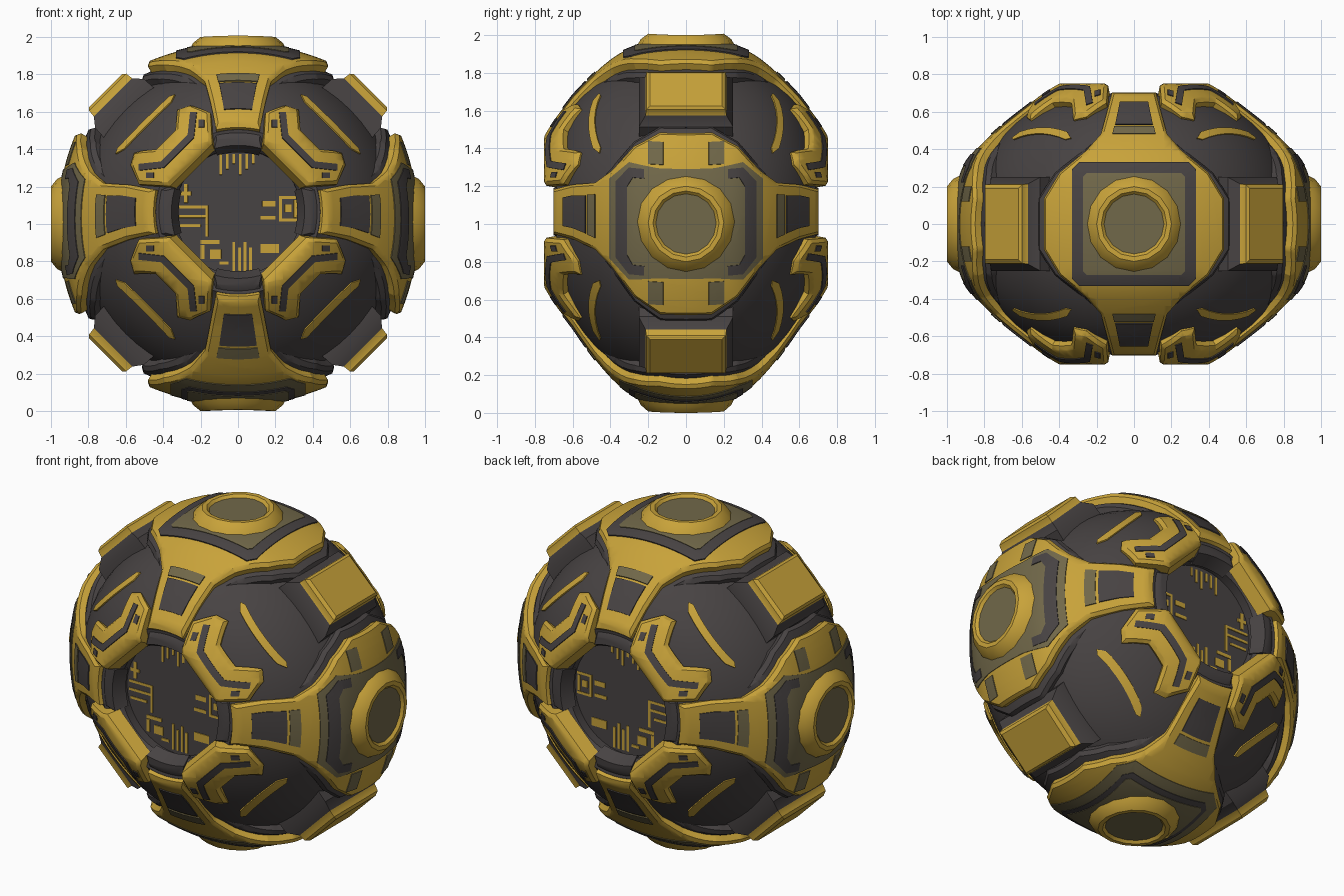
import bpy, bmesh, math
from mathutils import Vector

if "Cube" in bpy.data.objects:
    bpy.data.objects.remove(bpy.data.objects["Cube"])


def material(name, rgb):
    m = bpy.data.materials.new(name)
    m.diffuse_color = (*rgb, 1)
    m.use_nodes = True
    m.node_tree.nodes["Principled BSDF"].inputs["Base Color"].default_value = m.diffuse_color
    return m


YELLOW = material("yellow", (0.58, 0.365, 0.042))
DARK = material("dark_grey", (0.064, 0.056, 0.056))
OLIVE = material("olive", (0.165, 0.138, 0.067))


def finish(name, bm, mats):
    """Orient outward, lift onto the ground, shade smooth with sharp edges."""
    bmesh.ops.recalc_face_normals(bm, faces=bm.faces)
    bm.normal_update()
    if sum(f.normal.dot(f.calc_center_median()) * f.calc_area() for f in bm.faces) < 0:
        bmesh.ops.reverse_faces(bm, faces=bm.faces)
    for e in bm.edges:
        e.smooth = e.calc_face_angle(0) < math.radians(35)
    for f in bm.faces:
        f.smooth = True
    for v in bm.verts:   # front and back faces sit slightly higher than the equator
        v.co.z += 1 + 0.065 * min(1, (v.co.y / 0.6) ** 2)
    me = bpy.data.meshes.new(name)
    bm.to_mesh(me)
    bm.free()
    for m in mats:
        me.materials.append(m)
    ob = bpy.data.objects.new(name, me)
    bpy.context.collection.objects.link(ob)
    return ob


def plate(name, polys, place, mat, depth=0.009, bevel=0, lift=0, step=0.04):
    """Curved plate: 2D outlines gridded, wrapped by place(u, v), walls towards the centre."""
    bm = bmesh.new()
    for p in polys:
        bm.faces.new([bm.verts.new((u, v, 0)) for u, v in p])
    bm.normal_update()
    if bevel:
        bmesh.ops.inset_region(bm, faces=bm.faces[:], thickness=bevel,
                               use_boundary=True, use_even_offset=True)
        for e in bm.edges:
            if e.is_boundary:
                for v in e.verts:
                    v.co.z = -bevel
    bmesh.ops.triangulate(bm, faces=bm.faces[:])
    for axis in (0, 1):
        cs = [v.co[axis] for v in bm.verts]
        for k in range(math.ceil(min(cs) / step), math.floor(max(cs) / step) + 1):
            no, co = Vector((0, 0, 0)), Vector((0, 0, 0))
            no[axis], co[axis] = 1, k * step + 0.0007
            bmesh.ops.bisect_plane(bm, geom=bm.verts[:] + bm.edges[:] + bm.faces[:],
                                   dist=1e-5, plane_co=co, plane_no=no)
    ext = bmesh.ops.extrude_edge_only(bm, edges=[e for e in bm.edges if e.is_boundary])
    for v in ext["geom"]:
        if isinstance(v, bmesh.types.BMVert):
            v.co.z = -depth
    for v in bm.verts:
        v.co = Vector(place(v.co.x, v.co.y)) * (1 + v.co.z + lift)
    return finish(name, bm, [mat])


def rings(name, loops, mats, idx):
    """Skin a list of equal point loops; idx gives the material of each band."""
    bm = bmesh.new()
    vs = [[bm.verts.new(p) for p in lp] for lp in loops]
    n = len(vs[0])
    for k in range(len(vs) - 1):
        for i in range(n):
            j = (i + 1) % n
            bm.faces.new((vs[k][i], vs[k][j], vs[k + 1][j], vs[k + 1][i])).material_index = idx[k]
    bm.faces.new(vs[-1]).material_index = idx[-1]
    bm.faces.new(vs[0]).material_index = idx[0]
    return finish(name, bm, mats)


def circle(r, n):
    return [(r * math.cos(2 * math.pi * i / n), r * math.sin(2 * math.pi * i / n)) for i in range(n)]


def mirrored(q):
    """Mirror a quarter outline into all four quadrants."""
    q2 = q + [(a, -b) for a, b in reversed(q)]
    return q2 + [(-a, -b) for a, b in q] + [(-a, b) for a, b in reversed(q)]


def rect(x0, z0, x1, z1):
    return [(x0, z0), (x1, z0), (x1, z1), (x0, z1)]


# Body: flattened round shell with a recessed socket front and back
def body_y(r):
    return 0.75 * max(0, 1 - (r / 0.89) ** 2.2) ** 0.476


prof = [(0.335, 0.59), (0.335, 0.645), (0.36, 0.675), (0.44, 0.685)]
prof += [(r, body_y(r)) for r in (0.47, 0.53, 0.59, 0.65, 0.71, 0.76, 0.80, 0.835, 0.86, 0.88)]
prof = [(r, -y) for r, y in prof] + [(0.89, 0)] + [(r, y) for r, y in reversed(prof)]
rings("body_shell", [[(u, y, v) for u, v in circle(r, 64)] for r, y in prof], [DARK], [0] * len(prof))


# Four polar caps with arms reaching over the front and back
def cap_radius(a, b):
    t = min(1, max(0, (abs(a) - 0.25) / 0.42))
    return 0.965 + 0.12 * b * b - 0.115 * t * t * (3 - 2 * t)


def cap_place(axis, s):
    def place(a, b):
        h = s * math.sqrt(max(0.01, cap_radius(a, b) ** 2 - a * a - b * b))
        return (h, a, b) if axis == "x" else (b, a, h)
    return place


CAP = mirrored([(0.14, 0.49), (0.28, 0.405), (0.40, 0.26), (0.49, 0.18), (0.60, 0.15), (0.715, 0.12)])
BRACKET = [(0.22, 0.28), (0.30, 0.28), (0.37, 0.2), (0.37, -0.2), (0.30, -0.28), (0.22, -0.28),
           (0.22, -0.23), (0.28, -0.23), (0.31, -0.18), (0.31, 0.18), (0.28, 0.23), (0.22, 0.23)]
for axis, s, side in (("x", 1, "right"), ("x", -1, "left"), ("z", 1, "top"), ("z", -1, "bottom")):
    pl = cap_place(axis, s)
    plate(side + "_cap", [CAP], pl, YELLOW, depth=0.09, bevel=0.018)
    plate(side + "_cap_skirt", [[(a * 1.06, b * 1.13) for a, b in CAP]], pl, DARK,
          depth=0.12, bevel=0.02, lift=-0.055)
    # painted bands around the hub
    if axis == "x":
        plate(side + "_olive_band", [mirrored([(0.15, 0.29), (0.30, 0.31), (0.405, 0.21)])],
              pl, OLIVE, lift=0.005)
        plate(side + "_dark_brackets", [BRACKET, [(-a, b) for a, b in BRACKET]], pl, DARK, lift=0.009)
        plate(side + "_olive_marks", [rect(x, z, x + 0.08, z + 0.12) for x in (-0.2, 0.12)
                                      for z in (0.31, -0.43)], pl, OLIVE, lift=0.005)
    else:
        dark, ol = (0.33, 0.27) if s > 0 else (0.30, 0.27)
        if s < 0:
            plate(side + "_olive_field", [mirrored([(0.28, 0.36), (0.35, 0.28)])], pl, OLIVE, lift=0.004)
        plate(side + "_dark_square", [mirrored([(dark - 0.04, dark), (dark, dark - 0.04)])],
              pl, DARK, lift=0.007)
        plate(side + "_olive_square", [mirrored([(ol - 0.02, ol), (ol, ol - 0.02)])],
              pl, OLIVE, lift=0.010)
    # dark trapezoid windows and olive bars on the arms
    tr = [(0.53, 0.10), (0.65, 0.075), (0.65, -0.075), (0.53, -0.10)]
    bar = [(0.48, 0.115), (0.52, 0.105), (0.52, -0.105), (0.48, -0.115)]
    for nm, p, m in (("_arm_windows", tr, DARK), ("_arm_bars", bar, OLIVE)):
        plate(side + nm, [p, [(-a, b) for a, b in p]], pl, m, lift=0.007, step=0.03)
    # hub ring with recessed disc
    hub = [(0.265, 0.92), (0.24, 0.968), (0.20, 1.0), (0.175, 1.0), (0.16, 0.985)]
    rings(side + "_hub", [[(s * h, u, v) if axis == "x" else (u, v, s * h) for u, v in circle(r, 16)]
                          for r, h in hub], [YELLOW, OLIVE], [0, 0, 0, 0, 1])

# Diagonal blocks between the caps
for sx in (1, -1):
    for sz in (1, -1):
        e, t = Vector((sx, 0, sz)) / math.sqrt(2), Vector((-sx, 0, sz)) / math.sqrt(2)
        secs = [(0.19, 0.25, 0.80), (0.185, 0.25, 0.895), (0.145, 0.215, 0.945),
                (0.14, 0.21, 0.985), (0.125, 0.19, 1.0)]
        rings("diagonal_block", [[e * r + t * (w * a) + Vector((0, d * b, 0))
                                  for a, b in ((1, 1), (-1, 1), (-1, -1), (1, -1))]
                                 for w, d, r in secs], [DARK, YELLOW], [0, 0, 1, 1, 1])

# Corner chevron plates with trim, and diagonal stripes, on front and back
half = [(0.14, 0.37), (0.15, 0.54), (0.26, 0.585), (0.33, 0.565), (0.34, 0.445)]
CHEVRON = half + [(b, a) for a, b in reversed(half)]
inner = [(0.22, 0.53), (0.235, 0.395), (0.395, 0.235), (0.53, 0.22)]
TRIM = inner + [(0.53, 0.255), (0.41, 0.268), (0.268, 0.41), (0.255, 0.53)]
STRIPE = [(0.355, 0.605), (0.605, 0.355), (0.65, 0.335), (0.64, 0.365), (0.365, 0.64), (0.335, 0.65)]
PADS = [rect(0.18, 0.45, 0.21, 0.49), rect(0.45, 0.18, 0.49, 0.21)]
for sy, end in ((-1, "front"), (1, "back")):
    for sx in (1, -1):
        for sz in (1, -1):
            def chev(u, v):
                return (sx * u, sy * min(0.752, math.sqrt(0.865 ** 2 - u * u - v * v)), sz * v)

            def shell(u, v):
                return (sx * u, sy * body_y(math.hypot(u, v)), sz * v)
            plate(end + "_chevron", [CHEVRON], chev, YELLOW, depth=0.11, bevel=0.018)
            plate(end + "_chevron_trim", [TRIM] + PADS, chev, DARK, lift=0.006, step=0.03)
            plate(end + "_stripe", [STRIPE], shell, YELLOW, lift=0.009)

# Circuit traces on the socket floors
TRACES = [rect(*r) for r in (
    (-0.32, 0.02, -0.17, 0.035), (-0.32, -0.03, -0.17, -0.015), (-0.31, -0.08, -0.2, -0.065),
    (-0.29, 0.05, -0.27, 0.15), (-0.31, 0.09, -0.25, 0.11), (-0.175, -0.13, -0.16, 0.035),
    (0.13, 0.03, 0.2, 0.06), (0.12, -0.04, 0.2, -0.02), (0.22, -0.05, 0.235, 0.085),
    (0.235, 0.07, 0.32, 0.085), (0.235, -0.05, 0.32, -0.035), (0.30, -0.03, 0.315, 0.065),
    (0.25, 0.0, 0.285, 0.04), (-0.2, -0.17, -0.1, -0.15), (-0.2, -0.25, -0.18, -0.175),
    (-0.15, -0.25, -0.09, -0.2), (0.12, -0.22, 0.22, -0.17), (-0.1, -0.28, -0.05, -0.265))]
TRACES += [rect(-0.1 + 0.035 * i, 0.2 + 0.03 * (i % 3), -0.086 + 0.035 * i, 0.31) for i in range(6)]
TRACES += [rect(-0.03 + 0.03 * i, -0.315, -0.015 + 0.03 * i, -0.16 - 0.03 * (i % 2)) for i in range(4)]
for sy, end in ((-1, "front"), (1, "back")):
    plate(end + "_circuit_traces", TRACES, lambda u, v: (u, sy * 0.594, v), YELLOW, step=1)
